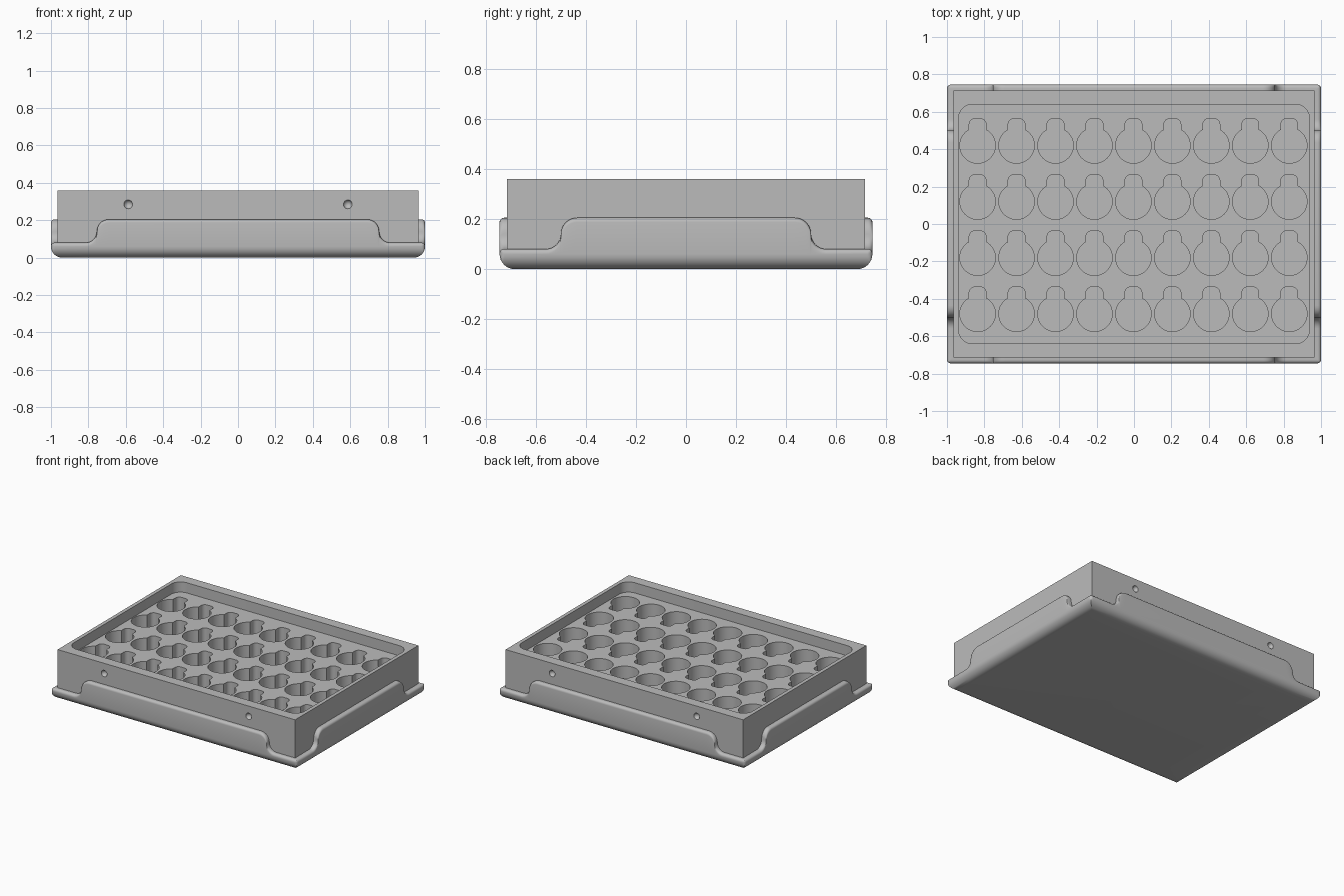
import bpy, bmesh, math
from mathutils import Vector

cube = bpy.data.objects.get("Cube")
if cube:
    bpy.data.objects.remove(cube, do_unlink=True)

W, D = 1.0, 0.745            # tray half sizes
WALL, HIGH, LOW = 0.035, 0.205, 0.08
TOP, FLOOR = 0.36, 0.285     # block top and recess floor

grey = bpy.data.materials.new("plain grey")
grey.use_nodes = True
colour = (0.5, 0.5, 0.5, 1)
grey.diffuse_color = colour
grey.node_tree.nodes["Principled BSDF"].inputs["Base Color"].default_value = colour


def finish(bm, name):
    bmesh.ops.recalc_face_normals(bm, faces=bm.faces)
    mesh = bpy.data.meshes.new(name)
    bm.to_mesh(mesh)
    bm.free()
    mesh.materials.append(grey)
    obj = bpy.data.objects.new(name, mesh)
    bpy.context.collection.objects.link(obj)
    return obj


def select(obj):
    bpy.ops.object.select_all(action="DESELECT")
    obj.select_set(True)
    bpy.context.view_layer.objects.active = obj


def arc(cx, cy, r, a0, a1, n=8):
    angles = [math.radians(a0 + (a1 - a0) * i / n) for i in range(n + 1)]
    return [(cx + r * math.cos(a), cy + r * math.sin(a)) for a in angles]


def prism(bm, outline, z0, z1):
    face = bm.faces.new([bm.verts.new((x, y, z0)) for x, y in outline])
    out = bmesh.ops.extrude_face_region(bm, geom=[face])
    top = [v for v in out["geom"] if isinstance(v, bmesh.types.BMVert)]
    bmesh.ops.translate(bm, verts=top, vec=(0, 0, z1 - z0))


def rounded_rect(hx, hy, r):
    pts = []
    for k, (sx, sy) in enumerate([(1, 1), (-1, 1), (-1, -1), (1, -1)]):
        pts += arc(sx * (hx - r), sy * (hy - r), r, 90 * k, 90 * k + 90)
    return pts


# Tray: a wall section swept round the rim, dipping at every corner
def rim_side(half):
    """Distance along one side and wall height there."""
    right = arc(half - 0.31, HIGH - 0.065, 0.065, 90, 0)
    right += arc(half - 0.185, LOW + 0.06, 0.06, 180, 270)[1:]
    right.append((half - 0.02, LOW))
    return [(-s, h) for s, h in reversed(right)] + right


rim = []
sides = [(0, -1, W, D), (1, 0, D, W), (0, 1, W, D), (-1, 0, D, W)]
for nx, ny, half, away in sides:
    for s, h in rim_side(half):
        rim.append((nx * away - ny * s, ny * away + nx * s, h))
    # rounded corner after this side
    tx, ty = -ny, nx
    cx = nx * (away - 0.02) + tx * (half - 0.02)
    cy = ny * (away - 0.02) + ty * (half - 0.02)
    start = math.degrees(math.atan2(ny, nx))
    rim += [(x, y, LOW) for x, y in arc(cx, cy, 0.02, start, start + 90, 4)[1:-1]]


def wall_section(h):
    """Inward offset and height, from underside to inner wall foot."""
    base = [(0.06 + x, 0.06 + z) for x, z in arc(0, 0, 0.06, 270, 180)]
    lip = [(0.018 + x, h - 0.018 + z) for x, z in arc(0, 0, 0.018, 180, 90, 5)]
    return base + lip + [(WALL, h), (WALL, 0.045)]


bm = bmesh.new()
rows = []
for x, y, h in rim:
    row = []
    for off, z in wall_section(h):
        px = max(-(W - off), min(W - off, x))
        py = max(-(D - off), min(D - off, y))
        row.append(bm.verts.new((px, py, z)))
    rows.append(row)
for a, b in zip(rows, rows[1:] + rows[:1]):
    for j in range(len(a) - 1):
        bm.faces.new((a[j], b[j], b[j + 1], a[j + 1]))
bm.faces.new([r[0] for r in rows])
bm.faces.new([r[-1] for r in rows])
bmesh.ops.remove_doubles(bm, verts=bm.verts, dist=0.0002)
tray = finish(bm, "tray")

# Block standing in the tray
bm = bmesh.new()
bmesh.ops.create_cube(bm, size=1)
for v in bm.verts:
    v.co = Vector((v.co.x * 2 * (W - WALL), v.co.y * 2 * (D - 0.03),
                   0.045 if v.co.z < 0 else TOP))
block = finish(bm, "rack_block")

# Shallow recess in the top
bm = bmesh.new()
prism(bm, rounded_rect(0.938, 0.64, 0.075), FLOOR, TOP + 0.1)
recess = finish(bm, "recess_cutter")

# Keyhole shaped wells
R, SLOT, TIP, CORNER = 0.095, 0.045, 0.143, 0.03
neck = math.degrees(math.acos(SLOT / R))
keyhole = arc(0, 0, R, 180 - neck, 360 + neck, 40)
keyhole += arc(SLOT - CORNER, TIP - CORNER, CORNER, 0, 90, 6)
keyhole += arc(CORNER - SLOT, TIP - CORNER, CORNER, 90, 180, 6)
bm = bmesh.new()
for i in range(9):
    for j in range(4):
        cx, cy = (i - 4) * 0.2083 - 0.003, 0.42 - j * 0.3
        prism(bm, [(cx + x, cy + y) for x, y in keyhole], 0.08, FLOOR + 0.04)
wells = finish(bm, "well_cutter")

# Round dimples on the long sides
bm = bmesh.new()
for sx in (-1, 1):
    for sy in (-1, 1):
        made = bmesh.ops.create_uvsphere(bm, u_segments=20, v_segments=12, radius=0.024)
        bmesh.ops.translate(bm, verts=made["verts"],
                            vec=(sx * 0.587, sy * (D - 0.03 + 0.004), 0.285))
dimples = finish(bm, "dimple_cutter")

for cutter in (recess, wells, dimples):
    cutter.hide_render = True
    mod = block.modifiers.new(cutter.name, "BOOLEAN")
    mod.operation = "DIFFERENCE"
    mod.solver = "EXACT"
    mod.object = cutter
    select(block)
    bpy.ops.object.modifier_apply(modifier=mod.name)
    bpy.data.objects.remove(cutter, do_unlink=True)

for obj in (tray, block):
    select(obj)
    bpy.ops.object.shade_smooth_by_angle(angle=math.radians(35))
